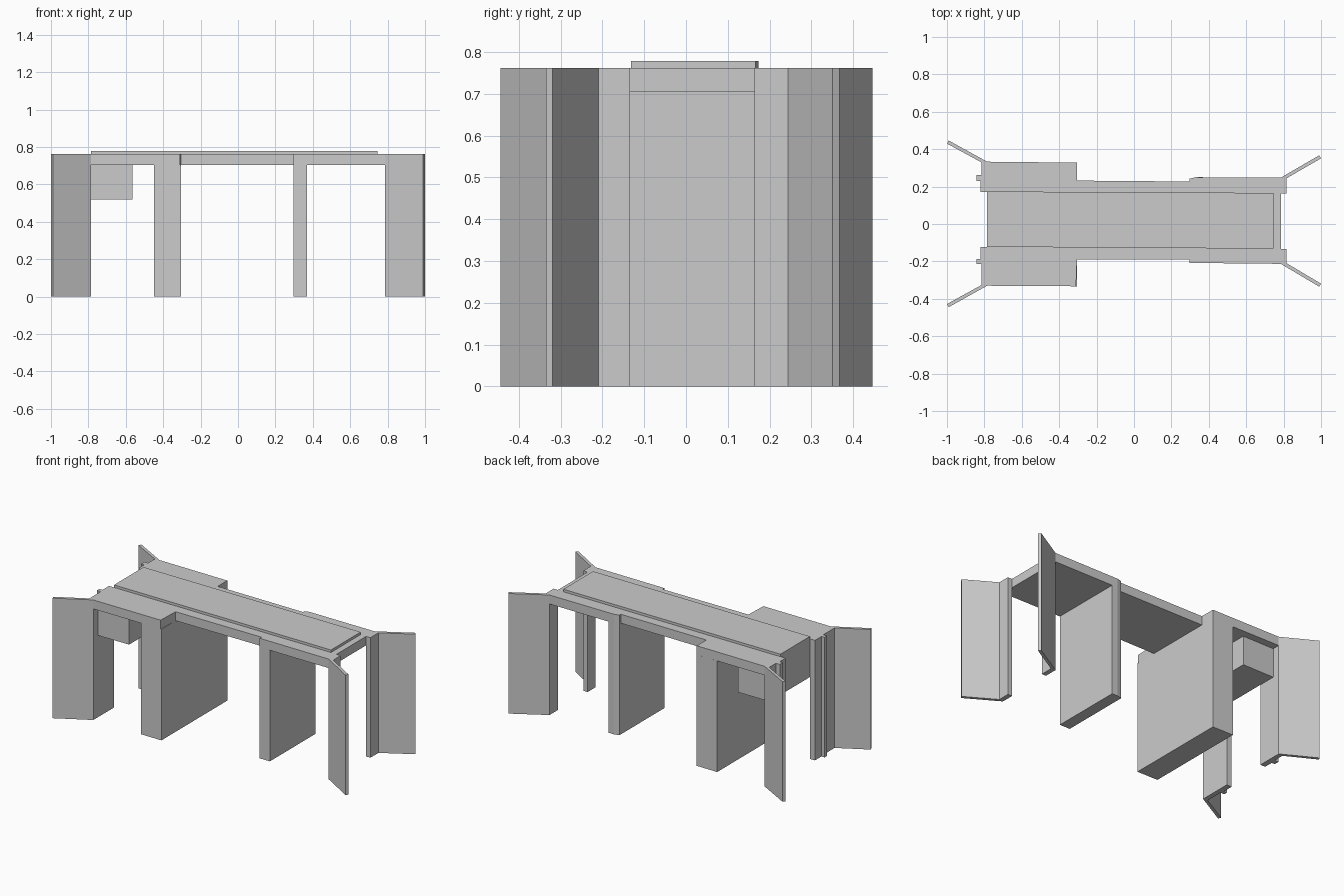
import bpy, bmesh

if "Cube" in bpy.data.objects:
    bpy.data.objects.remove(bpy.data.objects["Cube"])

DECK_TOP = 0.762
DECK_BOTTOM = 0.705


def prism(name, outline, z0, z1):
    """Extrude a plan outline vertically between two heights."""
    bm = bmesh.new()
    face = bm.faces.new([bm.verts.new((x, y, z0)) for x, y in outline])
    ret = bmesh.ops.extrude_face_region(bm, geom=[face])
    top = [v for v in ret["geom"] if isinstance(v, bmesh.types.BMVert)]
    bmesh.ops.translate(bm, verts=top, vec=(0, 0, z1 - z0))
    bmesh.ops.recalc_face_normals(bm, faces=bm.faces)
    mesh = bpy.data.meshes.new(name)
    bm.to_mesh(mesh)
    bm.free()
    obj = bpy.data.objects.new(name, mesh)
    bpy.context.collection.objects.link(obj)
    return obj


# Stepped deck: wide left span, narrow middle, medium right span
prism("deck", [(-0.785, -0.33), (-0.31, -0.333), (-0.305, -0.19),
               (0.298, -0.19), (0.298, -0.208), (0.785, -0.213),
               (0.785, 0.248), (0.33, 0.25), (0.298, 0.242), (0.298, 0.227),
               (-0.305, 0.232), (-0.305, 0.328), (-0.785, 0.333)],
      DECK_BOTTOM, DECK_TOP)

# Raised road surface, very slightly skewed
prism("road_slab", [(-0.785, -0.122), (0.745, -0.132),
                    (0.745, 0.166), (-0.785, 0.174)], DECK_TOP, 0.778)

# Full-width wall piers
prism("wide_pier", [(-0.45, -0.331), (-0.305, -0.333),
                    (-0.305, 0.328), (-0.45, 0.33)], 0, DECK_BOTTOM)
prism("narrow_pier", [(0.298, -0.208), (0.37, -0.209),
                      (0.37, 0.25), (0.33, 0.25), (0.298, 0.242)], 0, DECK_BOTTOM)

# Block hanging under the left span
prism("hanging_block", [(-0.785, -0.285), (-0.565, -0.285),
                        (-0.565, 0.285), (-0.785, 0.285)], 0.52, DECK_BOTTOM)


# Corner posts with splayed wing walls; left ones carry a small rib
def corner(name, end, side, inner, outer, tip, rib=None):
    pts = [(0.785, inner), (0.785, outer), (0.99, tip), (1.0, tip - 0.016),
           (0.815, outer - 0.004)]
    if rib:
        pts += [(0.815, rib[1]), (0.842, rib[1]), (0.842, rib[0]), (0.82, rib[0])]
    pts.append((0.82 if rib else 0.815, inner))
    prism(name, [(x * end, y * side) for x, y in pts], 0, DECK_TOP)


corner("wing_wall_back_left", -1, 1, 0.172, 0.333, 0.446, (0.23, 0.262))
corner("wing_wall_front_left", -1, -1, 0.122, 0.33, 0.444, (0.188, 0.213))
corner("wing_wall_back_right", 1, 1, 0.164, 0.248, 0.367)
corner("wing_wall_front_right", 1, -1, 0.134, 0.213, 0.335)
